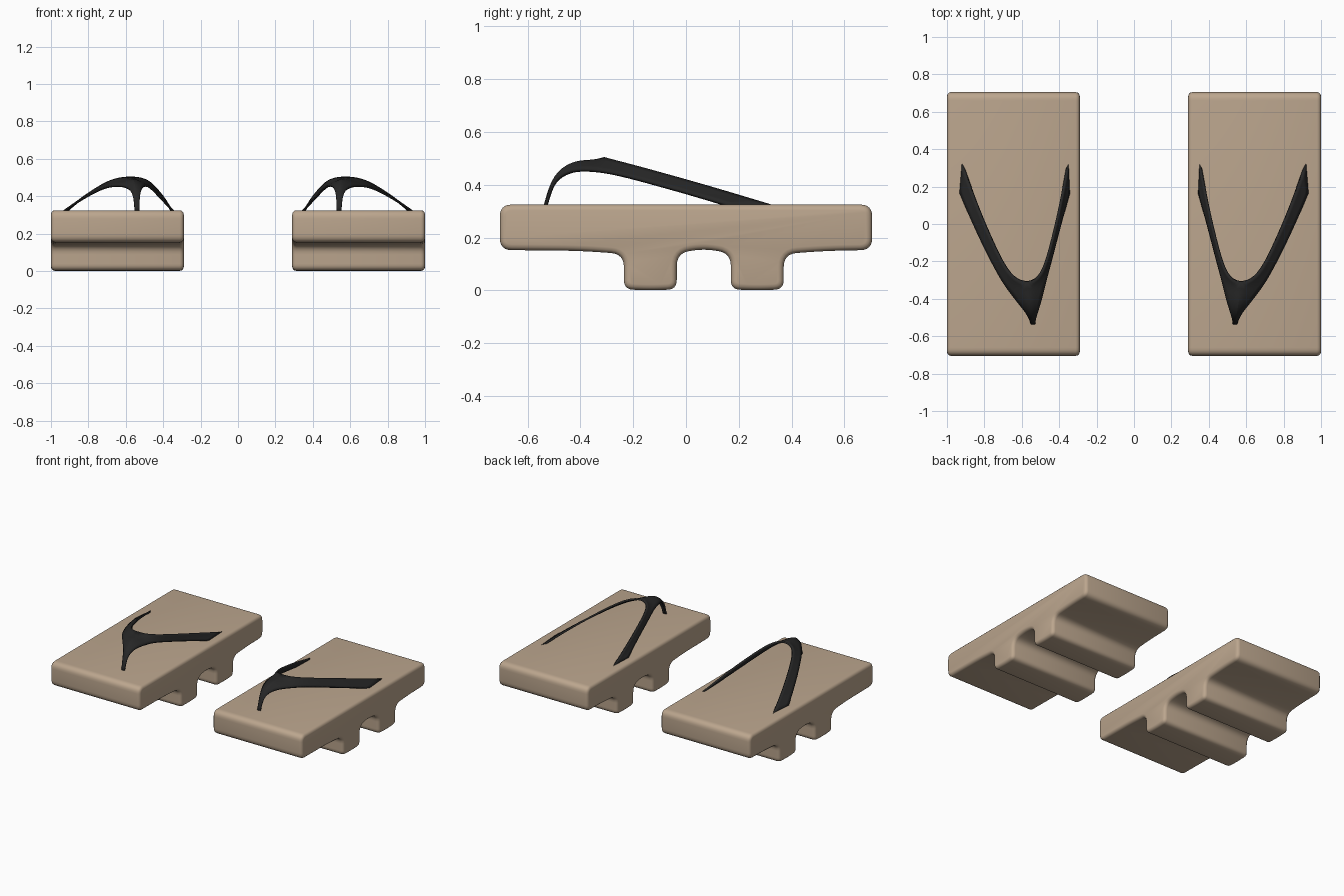
import bpy, bmesh
from mathutils import Vector

if "Cube" in bpy.data.objects:
    bpy.data.objects.remove(bpy.data.objects["Cube"])


def material(name, color):
    m = bpy.data.materials.new(name)
    m.diffuse_color = color
    m.use_nodes = True
    m.node_tree.nodes["Principled BSDF"].inputs["Base Color"].default_value = m.diffuse_color
    return m


def finish(name, bm, mat, angle):
    me = bpy.data.meshes.new(name)
    bmesh.ops.recalc_face_normals(bm, faces=bm.faces)
    bm.to_mesh(me)
    bm.free()
    ob = bpy.data.objects.new(name, me)
    bpy.context.collection.objects.link(ob)
    me.materials.append(mat)
    bpy.ops.object.select_all(action='DESELECT')
    ob.select_set(True)
    bpy.context.view_layer.objects.active = ob
    bpy.ops.object.shade_smooth_by_angle(angle=angle)
    return ob


def rounded(points, n=6):
    """Replace every (y, z, radius) corner with a small curve."""
    out = []
    for i, (y, z, r) in enumerate(points):
        p = Vector((y, z))
        a = Vector(points[i - 1][:2]) - p
        b = Vector(points[(i + 1) % len(points)][:2]) - p
        a, b = p + a.normalized() * r, p + b.normalized() * r
        for k in range(n + 1):
            t = k / n
            out.append(a * (1 - t) ** 2 + p * 2 * t * (1 - t) + b * t * t)
    return out


wood = material("wood", (0.50, 0.38, 0.27, 1))
black = material("black_strap", (0.02, 0.02, 0.02, 1))

# Sole: side profile with two teeth, extruded across x, rims rounded
profile = rounded([
    (-0.705, 0.325, 0.045), (-0.705, 0.153, 0.045), (-0.40, 0.150, 0.08),
    (-0.235, 0.138, 0.05), (-0.235, 0.004, 0.035), (-0.135, 0.0, 0.04),
    (-0.035, 0.004, 0.035), (-0.035, 0.142, 0.05), (0.067, 0.157, 0.04),
    (0.17, 0.142, 0.05), (0.17, 0.004, 0.035), (0.27, 0.0, 0.04),
    (0.37, 0.004, 0.035), (0.37, 0.138, 0.05), (0.53, 0.150, 0.08),
    (0.705, 0.153, 0.045), (0.705, 0.325, 0.045)])
bm = bmesh.new()
cap = bm.faces.new([bm.verts.new((0.29, p.x, p.y)) for p in profile])
ext = bmesh.ops.extrude_face_region(bm, geom=[cap], use_keep_orig=True)
bmesh.ops.translate(bm, vec=(0.71, 0, 0),
                    verts=[g for g in ext['geom'] if isinstance(g, bmesh.types.BMVert)])
rims = [e for e in bm.edges if abs(e.verts[0].co.x - e.verts[1].co.x) < 1e-5]
bmesh.ops.bevel(bm, geom=rims, offset=0.022, offset_type='OFFSET', segments=3,
                profile=0.5, affect='EDGES', clamp_overlap=False)
sole = finish("sole", bm, wood, 0.7)

# Strap: two arms that join in a ridge running down to the toe post
ridge = [(0.572, -0.315, 0.502), (0.566, -0.385, 0.507), (0.556, -0.45, 0.487),
         (0.545, -0.505, 0.43), (0.54, -0.535, 0.32)]
left_upper = [(0.354, 0.325, 0.320), (0.394, 0.10, 0.388), (0.434, -0.07, 0.436),
              (0.468, -0.20, 0.472), (0.508, -0.29, 0.495)]
left_outer = [(0.346, 0.165, 0.320), (0.385, 0.03, 0.361), (0.422, -0.11, 0.400),
              (0.45, -0.22, 0.430), (0.472, -0.30, 0.450), (0.484, -0.36, 0.456),
              (0.500, -0.42, 0.457), (0.518, -0.472, 0.438),
              (0.528, -0.508, 0.40), (0.529, -0.53, 0.32)]
right_upper = [(0.917, 0.325, 0.320), (0.838, 0.10, 0.388), (0.765, -0.07, 0.436),
               (0.705, -0.20, 0.472), (0.645, -0.29, 0.495)]
right_outer = [(0.93, 0.165, 0.320), (0.873, 0.03, 0.361), (0.808, -0.11, 0.400),
               (0.752, -0.22, 0.430), (0.702, -0.31, 0.450), (0.660, -0.37, 0.456),
               (0.615, -0.425, 0.455), (0.575, -0.472, 0.435),
               (0.556, -0.508, 0.40), (0.551, -0.53, 0.32)]
bm = bmesh.new()
rv = [bm.verts.new(p) for p in ridge]
for upper, outer in ((left_upper, left_outer), (right_upper, right_outer)):
    u = [bm.verts.new(p) for p in upper] + rv
    o = [bm.verts.new(p) for p in outer]
    for i in range(len(u) - 1):
        bm.faces.new((u[i], u[i + 1], o[i + 1], o[i]))
strap = finish("strap", bm, black, 1.2)
sub = strap.modifiers.new("smooth", 'SUBSURF')
sub.levels = sub.render_levels = 2
sub.boundary_smooth = 'PRESERVE_CORNERS'
sol = strap.modifiers.new("thickness", 'SOLIDIFY')
sol.thickness = 0.012
sol.offset = 0

# Second sandal
for ob in (sole, strap):
    ob.modifiers.new("pair", 'MIRROR').use_clip = False
